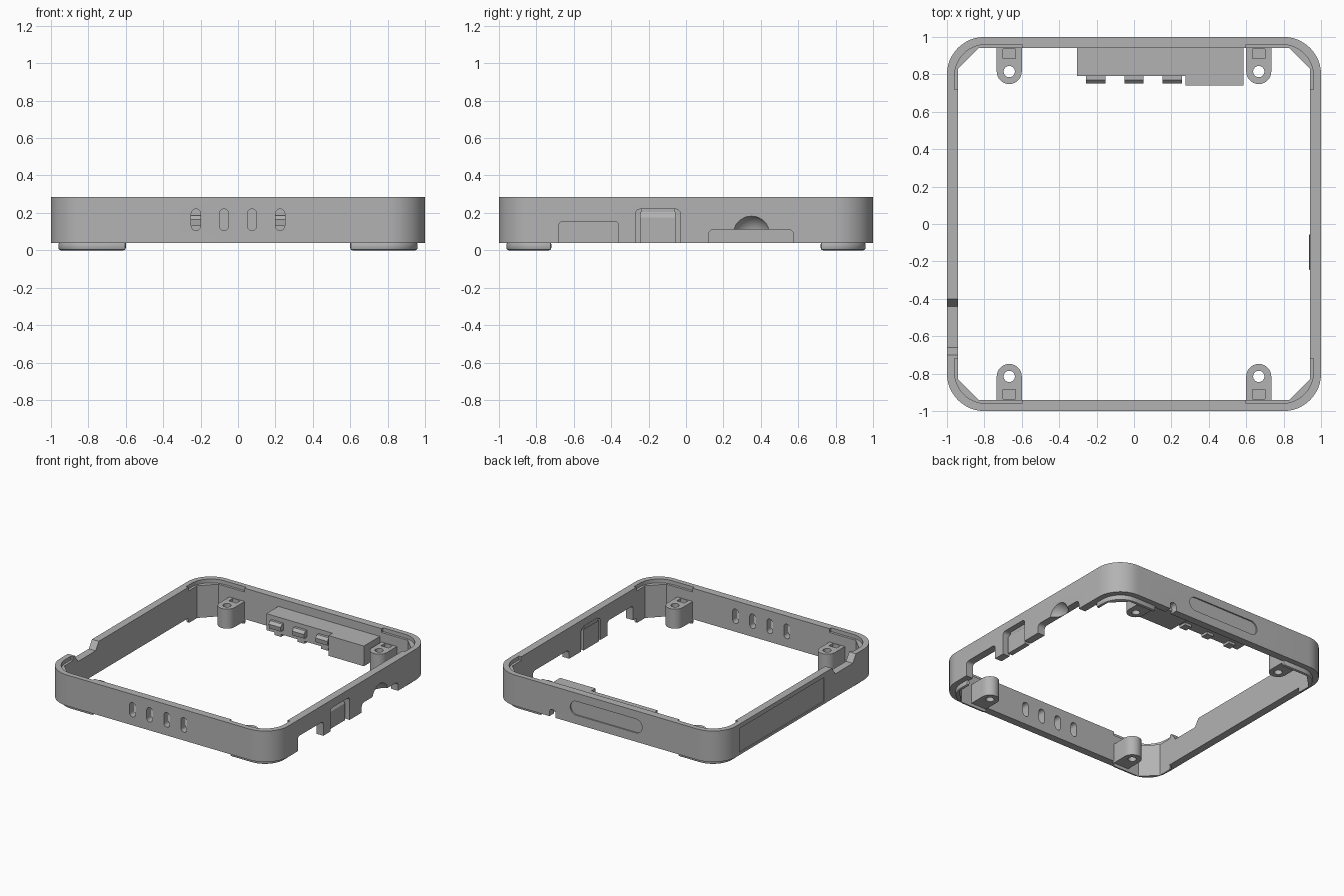
import bpy, bmesh, math
from mathutils import Matrix, Vector

if bpy.data.objects.get("Cube"):
    bpy.data.objects.remove(bpy.data.objects["Cube"])

grey = bpy.data.materials.new("mid grey plastic")
grey.use_nodes = True
grey.diffuse_color = (0.45, 0.45, 0.45, 1)
grey.node_tree.nodes["Principled BSDF"].inputs["Base Color"].default_value = grey.diffuse_color

TOP, BOTTOM, WALL = 0.285, 0.04, 0.94


def rounded(w, h, r, seg=10, cx=0, cy=0):
    """Outline of a rectangle with rounded corners (seg=1 gives chamfers)."""
    pts = []
    for i, (sx, sy) in enumerate([(1, 1), (-1, 1), (-1, -1), (1, -1)]):
        for k in range(seg + 1):
            a = (i + k / seg) * math.pi / 2
            pts.append((cx + sx * (w / 2 - r) + r * math.cos(a),
                        cy + sy * (h / 2 - r) + r * math.sin(a)))
    return pts


def prism(name, pts, lo, hi, axis="z"):
    """Extrude an outline along an axis; outlines are (x,y), (x,z) or (y,z)."""
    place = {"z": lambda u, v, t: (u, v, t), "y": lambda u, v, t: (u, t, v),
             "x": lambda u, v, t: (t, u, v)}[axis]
    bm = bmesh.new()
    face = bm.faces.new([bm.verts.new(place(u, v, lo)) for u, v in pts])
    out = bmesh.ops.extrude_face_region(bm, geom=[face])
    moved = [g for g in out["geom"] if isinstance(g, bmesh.types.BMVert)]
    bmesh.ops.translate(bm, verts=moved, vec=Vector(place(0, 0, hi - lo)))
    bmesh.ops.remove_doubles(bm, verts=bm.verts, dist=1e-5)
    bmesh.ops.recalc_face_normals(bm, faces=bm.faces)
    return finish(name, bm)


def finish(name, bm):
    me = bpy.data.meshes.new(name)
    bm.to_mesh(me)
    bm.free()
    me.materials.append(grey)
    ob = bpy.data.objects.new(name, me)
    bpy.context.collection.objects.link(ob)
    return ob


def box(name, x0, x1, y0, y1, z0, z1):
    return prism(name, [(x0, y0), (x1, y0), (x1, y1), (x0, y1)], z0, z1)


def ball(name, centre, r):
    bm = bmesh.new()
    bmesh.ops.create_uvsphere(bm, u_segments=24, v_segments=12, radius=r,
                              matrix=Matrix.Translation(centre))
    return finish(name, bm)


def activate(ob):
    bpy.ops.object.select_all(action="DESELECT")
    ob.select_set(True)
    bpy.context.view_layer.objects.active = ob


def cut(ob, *cutters):
    for c in cutters:
        activate(ob)
        m = ob.modifiers.new("cut", "BOOLEAN")
        m.operation, m.solver, m.object = "DIFFERENCE", "EXACT", c
        bpy.ops.object.modifier_apply(modifier=m.name)
        bpy.data.objects.remove(c)
    return ob


def smooth(ob):
    activate(ob)
    bpy.ops.object.shade_smooth_by_angle(angle=math.radians(30))


def opening(lo, hi):
    return prism("opening", rounded(2 * WALL, 2 * WALL, 0.11, 1), lo, hi)


def corners(name, lo, hi):
    """Slab reduced to the four inset corner pieces."""
    ob = prism(name, rounded(1.92, 1.92, 0.17), lo, hi)
    return cut(ob, box("gap", -0.6, 0.6, -2, 2, -1, 1), box("gap", -2, 2, -0.72, 0.72, -1, 1))


# Outer wall, with a stepped rim at the corners
frame = prism("frame", rounded(2, 2, 0.2, 12), BOTTOM, TOP)
cut(frame, opening(-1, 1), corners("rim_step", TOP - 0.03, 1))

# Front vents
for x in (-0.225, -0.075, 0.075, 0.225):
    cut(frame, prism("vent", rounded(0.05, 0.115, 0.025, 6, x, 0.163), -1.1, -0.9, "y"))

# Right side ports: low port, tall port, wide port with finger scoop
for y0, y1, top, r in ((-0.68, -0.36, 0.155, 0.025), (-0.27, -0.03, 0.22, 0.025),
                       (0.12, 0.575, 0.112, 0.03)):
    cut(frame, prism("port", rounded(y1 - y0, 0.4, r, 5, (y0 + y1) / 2, top - 0.2), 0.9, 1.1, "x"))
cut(frame, ball("scoop", (1.045, 0.35, 0.085), 0.108))

# Left side: rim dip with sloped ends, and a shallow label recess
cut(frame, prism("rim_dip", [(-0.7, 0.3), (-0.7, TOP), (-0.66, 0.225), (-0.44, 0.225),
                             (-0.4, TOP), (-0.4, 0.3)], -1.1, -0.9, "x"))
cut(frame, box("label_recess", -1.1, -0.994, -0.3, 0.76, 0.06, 0.25))

# Back: long shallow pill and a small cable notch
cut(frame, prism("pill_recess", rounded(0.63, 0.11, 0.055, 8, 0, 0.165), 0.99, 1.1, "y"))
cut(frame, prism("cable_notch", rounded(0.055, 0.2, 0.027, 6, 0.47, 0.0), 0.9, 1.1, "y"))
smooth(frame)

# Corner feet with a softened lower edge
feet = corners("corner_feet", 0, BOTTOM + 0.005)
activate(feet)
bevel = feet.modifiers.new("bevel", "BEVEL")
bevel.width, bevel.segments, bevel.limit_method = 0.012, 2, "ANGLE"
bevel.angle_limit = math.radians(60)
bpy.ops.object.modifier_apply(modifier=bevel.name)
cut(feet, opening(-1, 1))
smooth(feet)

# Screw bosses joined to the front and back walls
for sx in (-1, 1):
    for sy, side in ((-1, "front"), (1, "back")):
        x, y, r = sx * 0.667, sy * 0.815, 0.067
        arc = [(x + r * math.cos(math.pi * k / 14), y - sy * r * math.sin(math.pi * k / 14))
               for k in range(15)]
        hand = "left" if sx > 0 else "right"
        boss = prism(f"{side}_{hand}_boss",
                     arc + [(x - r, sy * 0.95), (x + r, sy * 0.95)], 0.025, 0.18)
        hole = prism("hole", rounded(0.06, 0.06, 0.03, 6, x, y), -1, 1)
        ends = sorted((sy * 0.885, sy * 0.935))
        cut(boss, hole, box("pocket", x - 0.034, x + 0.034, *ends, 0.1, 1))
        smooth(boss)

# Button carrier inside the back wall
box("button_carrier", -0.305, 0.3, 0.79, 0.95, 0.09, 0.22)
box("carrier_housing", 0.275, 0.585, 0.74, 0.95, 0.06, 0.22)
for i, x in enumerate((-0.205, 0, 0.205)):
    prism(f"carrier_button_{i + 1}", [(0.8, 0.13), (0.755, 0.13), (0.75, 0.165),
                                      (0.77, 0.185), (0.8, 0.185)], x - 0.052, x + 0.052, "x")
    box(f"carrier_rib_{i + 1}", x - 0.03, x + 0.03, 0.79, 0.85, 0.07, 0.1)

# Recessed insert with a sloped head, set in the tall port
prism("port_insert", [(0.935, BOTTOM), (0.975, BOTTOM), (0.975, 0.175), (0.955, 0.205),
                      (0.935, 0.205)], -0.245, -0.055, "y")
box("port_insert_bridge", 0.938, 0.955, -0.24, -0.06, 0.2, 0.23)
